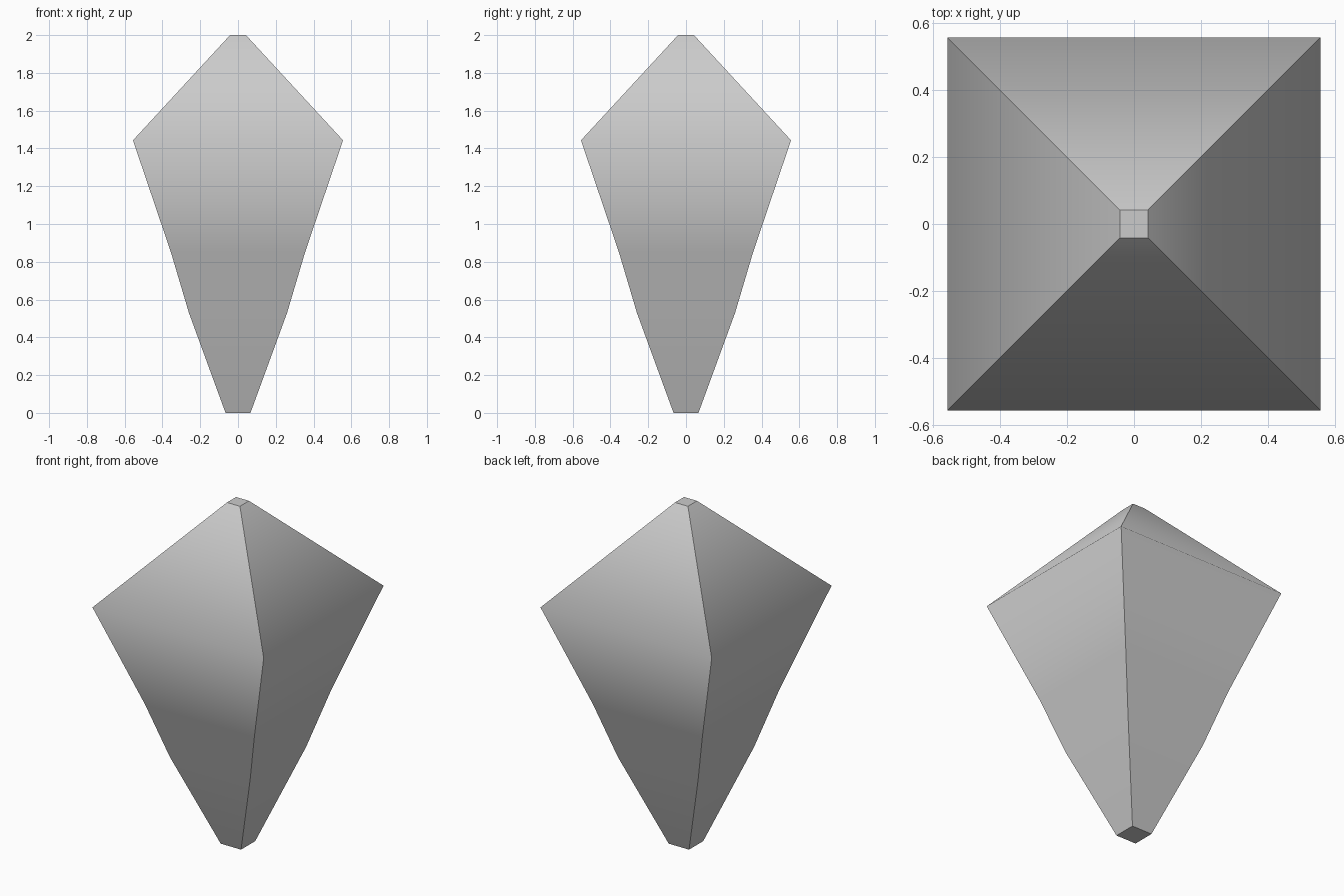
import bpy, bmesh

if "Cube" in bpy.data.objects:
    bpy.data.objects.remove(bpy.data.objects["Cube"])

# Square cross-sections: (half width, height)
PROFILE = [(0.066, 0.0), (0.26, 0.53), (0.355, 0.85), (0.556, 1.443), (0.042, 2.0)]
CORNERS = [(-1, -1), (1, -1), (1, 1), (-1, 1)]

# Tapered crystal body
bm = bmesh.new()
rings = [[bm.verts.new((x * r, y * r, z)) for x, y in CORNERS] for r, z in PROFILE]
for low, high in zip(rings, rings[1:]):
    for i in range(4):
        j = (i + 1) % 4
        bm.faces.new((low[i], low[j], high[j], high[i])).smooth = True

# Flat end caps
bm.faces.new(rings[0][::-1])
bm.faces.new(rings[-1])

# Crisp corners and cap rims; each side is smooth along its height
for edge in bm.edges:
    a, b = edge.verts
    level = abs(a.co.z - b.co.z) < 1e-5
    edge.smooth = level and 0.01 < a.co.z < 1.99

mesh = bpy.data.meshes.new("crystal")
bm.to_mesh(mesh)
bm.free()
crystal = bpy.data.objects.new("crystal", mesh)
bpy.context.collection.objects.link(crystal)
